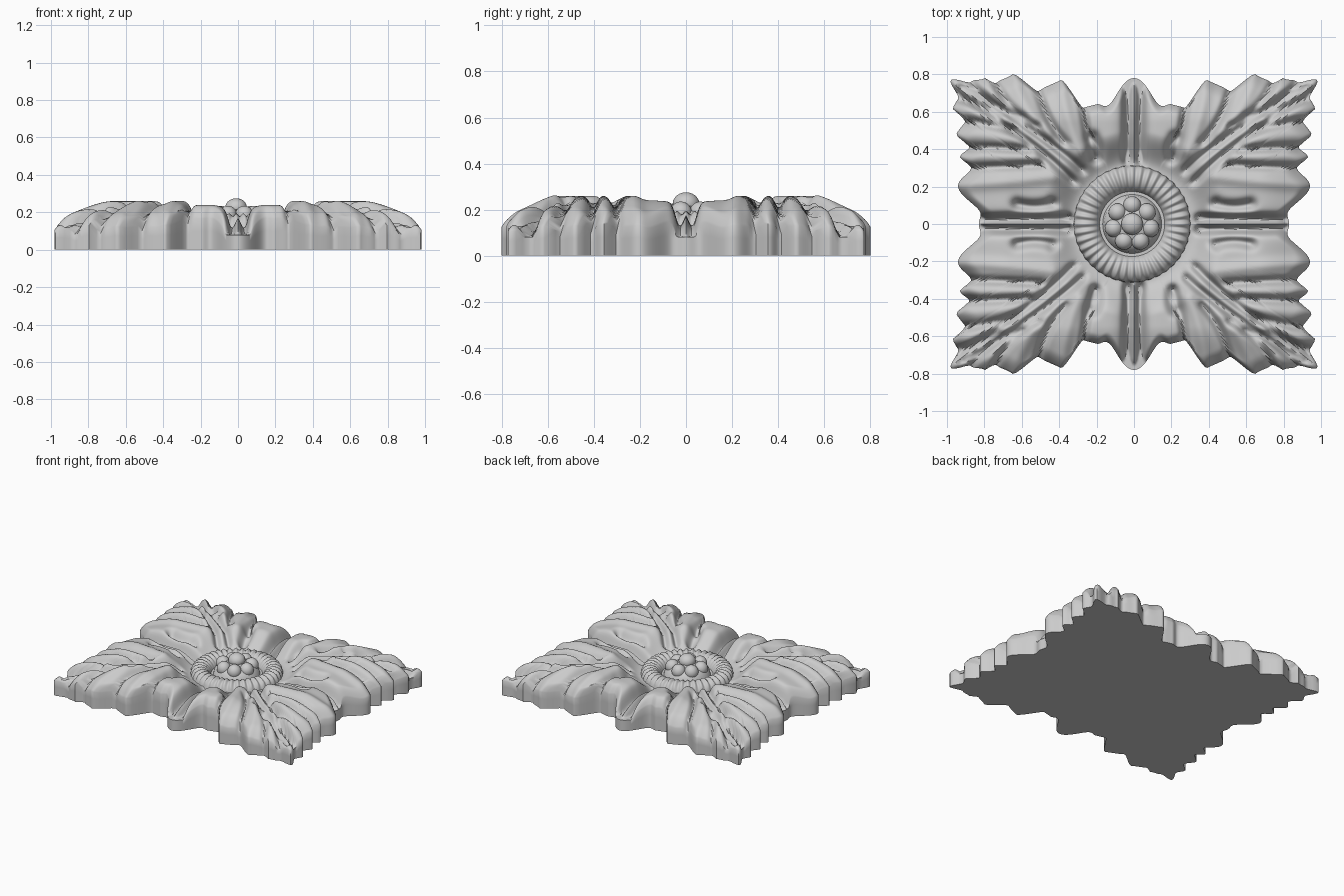
import bpy, bmesh, math
from mathutils import Vector
from math import sin, cos, pi, exp, hypot, atan2

if "Cube" in bpy.data.objects:
    bpy.data.objects.remove(bpy.data.objects["Cube"])

# Alternating notches and lobe tips of one quarter, from the side stem to the top stem
LOBES = [(.82, .05), (.94, .21), (.87, .30), (.93, .36), (.88, .41), (.95, .48), (.90, .55),
         (.97, .62), (.94, .67), (.98, .77), (.87, .76), (.80, .78), (.74, .75), (.65, .80),
         (.51, .71), (.39, .77), (.27, .62), (.20, .64), (.15, .63)]
CORNER = 9
OUTLINE = [(.83, 0)] + LOBES + [(0, .78)]
POLAR = [(atan2(y, x), hypot(x, y)) for x, y in OUTLINE]


def bend(a, b, c, n=8):
    """Points of a quadratic curve."""
    return [tuple((1-t)**2*p + 2*t*(1-t)*q + t*t*r for p, q, r in zip(a, b, c))
            for t in (i / n for i in range(n + 1))]


# Carving strokes: curve, height (minus = groove), width
CURVES = [
    (bend((.035, .31), (.03, .5), (.04, .78)), -.075, .024),     # stem furrows
    (bend((.35, .03), (.6, .03), (.84, .025)), -.075, .024),
    (bend((.28, .29), (.47, .47), (.92, .735)), -.05, .022),     # midrib edges
    (bend((.33, .23), (.50, .42), (.94, .70)), -.05, .022),
    (bend((.20, .36), (.19, .42), (.22, .46)), -.06, .032),      # leaf eyes
    (bend((.44, .11), (.52, .08), (.62, .105)), -.06, .03),
]
# Veins fan from the midrib: ridges to the tips, furrows to the notches
for i, (px, py) in enumerate(LOBES[:17]):
    if i in (0, CORNER):
        continue
    if i > CORNER:
        u = px / .98
        rx, ry, kx, ky = .04 + .63*u, .25 + .36*u, .72, .4
    else:
        u = py / .80
        rx, ry, kx, ky = .31 + .5*u, .10 + .58*u, .45, .72
    mid = (rx + kx*(px - rx), ry + ky*(py - ry))
    tip = i % 2
    CURVES.append((bend((rx, ry), mid, (px, py)), .02 if tip else -.042, .036 if tip else .021))


def rim(a):
    """Outline radius, eased between tips and notches."""
    for (a0, r0), (a1, r1) in zip(POLAR, POLAR[1:]):
        if a <= a1 + 1e-9:
            t = (a - a0) / (a1 - a0)
            return r0 + (r1 - r0) * (.5 - .5 * cos(pi * t))
    return POLAR[-1][1]


def dist2(x, y, pts):
    best = 9
    for (ax, ay), (bx, by) in zip(pts, pts[1:]):
        dx, dy = bx - ax, by - ay
        t = max(0, min(1, ((x-ax)*dx + (y-ay)*dy) / (dx*dx + dy*dy)))
        best = min(best, (x-ax-t*dx)**2 + (y-ay-t*dy)**2)
    return best


def smooth(lo, hi, v):
    t = max(0, min(1, (v - lo) / (hi - lo)))
    return t * t * (3 - 2 * t)


def height(x, y, f):
    r = hypot(x, y)
    e = max(x / .98, y / .80)
    # basin around the flower, swelling leaf, drooping tips
    swell = smooth(.31, .50, r)
    z = .125 + .115 * swell - .085 * smooth(.68, 1.02, e)
    # low stems between neighbouring leaves
    z -= .06 * swell * (exp(-(x / .07)**2) + .8 * exp(-(y / .05)**2))
    for pts, h, w in CURVES:
        d = dist2(x, y, pts)
        if d < 9 * w * w:
            z += h * exp(-d / (w * w)) * smooth(.29, .36, r)
    # rounded rim
    z -= .05 * max(0, (f - .92) / .08)**2
    return max(.08, z)


def finish(bm, name, mirror=False):
    bmesh.ops.remove_doubles(bm, verts=bm.verts, dist=1e-5)
    bmesh.ops.recalc_face_normals(bm, faces=bm.faces)
    me = bpy.data.meshes.new(name)
    bm.to_mesh(me)
    bm.free()
    ob = bpy.data.objects.new(name, me)
    bpy.context.collection.objects.link(ob)
    bpy.context.view_layer.objects.active = ob
    ob.select_set(True)
    if mirror:
        m = ob.modifiers.new("four_quarters", 'MIRROR')
        m.use_axis = (True, True, False)
        m.merge_threshold = .0005
        bpy.ops.object.modifier_apply(modifier=m.name)
    bpy.ops.object.shade_smooth_by_angle(angle=math.radians(55))
    ob.select_set(False)


def skin(bm, rows):
    for r0, r1 in zip(rows, rows[1:]):
        for a, b, c, d in zip(r0, r1, r1[1:], r0[1:]):
            bm.faces.new((a, b, c, d))


# Carved leaf panel: one quarter, then mirrored
NA, NR = 150, 64
bm = bmesh.new()
rows = []
for j in range(NA + 1):
    a = j / NA * pi / 2
    R = rim(a)
    row = []
    for i in range(NR + 1):
        f = 1 - (1 - i / NR)**1.15
        x, y = R*f*cos(a), R*f*sin(a)
        if j == NA:
            x = 0
        row.append(bm.verts.new((x, y, height(x, y, f))))
    for k in (.6, .3, 0):
        row.append(bm.verts.new((x, y, row[NR].co.z * k)))
    row.append(bm.verts.new((0, 0, 0)))
    rows.append(row)
skin(bm, rows)
finish(bm, "leaf_panel", mirror=True)


# Turned flower parts; each profile point is radius, height, rib strength
def lathe(name, profile, n, ribs=0, amp=0):
    bm = bmesh.new()
    rows = []
    for j in range(n + 1):
        a = 2 * pi * j / n
        k = amp * cos(ribs * a)
        rows.append([bm.verts.new((-.01 + (r + k*.4*g)*cos(a), (r + k*.4*g)*sin(a), z + k*g))
                     for r, z, g in profile])
    skin(bm, rows)
    finish(bm, name)


lathe("petal_ring", [(.165, .09, 0), (.175, .13, 0), (.19, .155, .4), (.21, .175, 1),
                     (.24, .187, 1), (.27, .182, 1), (.295, .165, 1), (.308, .14, .8),
                     (.315, .10, 0)], 320, 40, .007)
lathe("flower_core", [(0, .22, 0), (.07, .215, 0), (.12, .19, 0), (.15, .16, 0),
                      (.165, .09, 0)], 48)


# Seed beads of the flower centre
def bead(name, x, y, z, r, h):
    bm = bmesh.new()
    bmesh.ops.create_uvsphere(bm, u_segments=24, v_segments=14, radius=1)
    for v in bm.verts:
        v.co = Vector((x + v.co.x*r, y + v.co.y*r, z + v.co.z*h))
    finish(bm, name)


bead("centre_bead", -.01, 0, .225, .058, .05)
for i in range(7):
    a = 2 * pi * i / 7 + pi / 2
    bead(f"outer_bead_{i + 1}", -.01 + .1*cos(a), .1*sin(a), .185, .048, .05)
